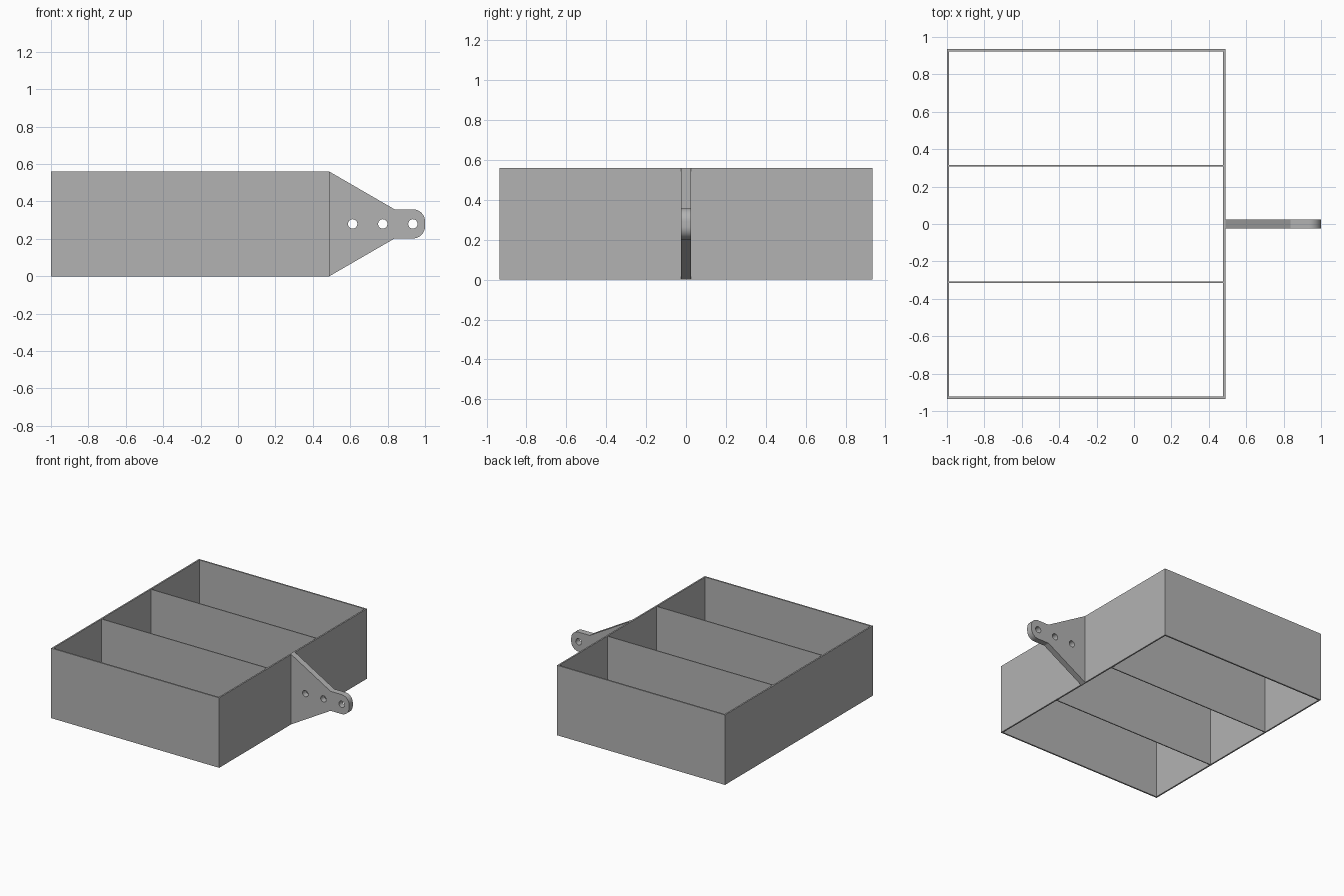
import bpy
from math import pi, sin, cos, radians

if "Cube" in bpy.data.objects:
    bpy.data.objects.remove(bpy.data.objects["Cube"])

GREY = (0.45, 0.45, 0.45, 1)
steel = bpy.data.materials.new("plain grey")
steel.use_nodes = True
steel.diffuse_color = GREY
steel.node_tree.nodes["Principled BSDF"].inputs["Base Color"].default_value = GREY

X0, X1, Y, H = -1.0, 0.488, 0.935, 0.56    # frame extents
WALL, SHEET = 0.012, 0.008                 # outer wall and divider thickness
MID = H / 2


def box(name, x0, x1, y0, y1):
    bpy.ops.mesh.primitive_cube_add(size=1, location=((x0 + x1) / 2, (y0 + y1) / 2, MID))
    ob = bpy.context.object
    ob.name = name
    ob.scale = (x1 - x0, y1 - y0, H)
    bpy.ops.object.transform_apply(location=False, rotation=False, scale=True)
    ob.data.materials.append(steel)
    return ob


def arc(cx, cy, r, a0, a1, n):
    angles = [a0 + (a1 - a0) * i / n for i in range(n + 1)]
    return [(cx + r * cos(a), cy + r * sin(a)) for a in angles]


# Outer wall: one hollow rectangular frame, open above and below
frame = box("outer_frame", X0, X1, -Y, Y)
cutter = box("frame_cutter", X0 + WALL, X1 - WALL, -Y + WALL, Y - WALL)
cutter.scale.z = 1.5
cutter.hide_render = True
cutter.hide_set(True)
hollow = frame.modifiers.new("hollow", 'BOOLEAN')
hollow.operation = 'DIFFERENCE'
hollow.object = cutter
hollow.solver = 'EXACT'
bpy.context.view_layer.objects.active = frame
bpy.ops.object.modifier_apply(modifier="hollow")
bpy.data.objects.remove(cutter)

# Two dividers making three equal bays
for name, y in (("front_divider", -Y / 3), ("back_divider", Y / 3)):
    box(name, X0 + WALL, X1 - WALL, y - SHEET / 2, y + SHEET / 2)

# Tapered hitch plate with a rounded tip and three pin holes
HALF, R, TIP = 0.078, 0.065, 1.0
outline = [(X1, -MID), (0.837, -HALF)]
outline += arc(TIP - R, -HALF + R, R, -pi / 2, 0, 12)
outline += arc(TIP - R, HALF - R, R, 0, pi / 2, 12)
outline += [(0.837, HALF), (X1, MID)]
holes = [arc(x, 0, 0.025, 0, 2 * pi, 32)[:-1] for x in (0.613, 0.774, 0.935)]

curve = bpy.data.curves.new("hitch_plate", 'CURVE')
curve.dimensions = '2D'
curve.fill_mode = 'BOTH'
curve.extrude = 0.024
for loop in [outline] + holes:
    spline = curve.splines.new('POLY')
    spline.points.add(len(loop) - 1)
    for point, (x, z) in zip(spline.points, loop):
        point.co = (x, z, 0, 1)
    spline.use_cyclic_u = True
plate = bpy.data.objects.new("hitch_plate", curve)
bpy.context.collection.objects.link(plate)
plate.location.z = MID
plate.rotation_euler.x = pi / 2
curve.materials.append(steel)

bpy.ops.object.select_all(action='DESELECT')
plate.select_set(True)
bpy.context.view_layer.objects.active = plate
bpy.ops.object.convert(target='MESH')
bpy.ops.object.mode_set(mode='EDIT')
bpy.ops.mesh.select_all(action='SELECT')
bpy.ops.mesh.remove_doubles(threshold=0.0005)
bpy.ops.mesh.normals_make_consistent(inside=False)
bpy.ops.object.mode_set(mode='OBJECT')
bpy.ops.object.shade_smooth_by_angle(angle=radians(25))
